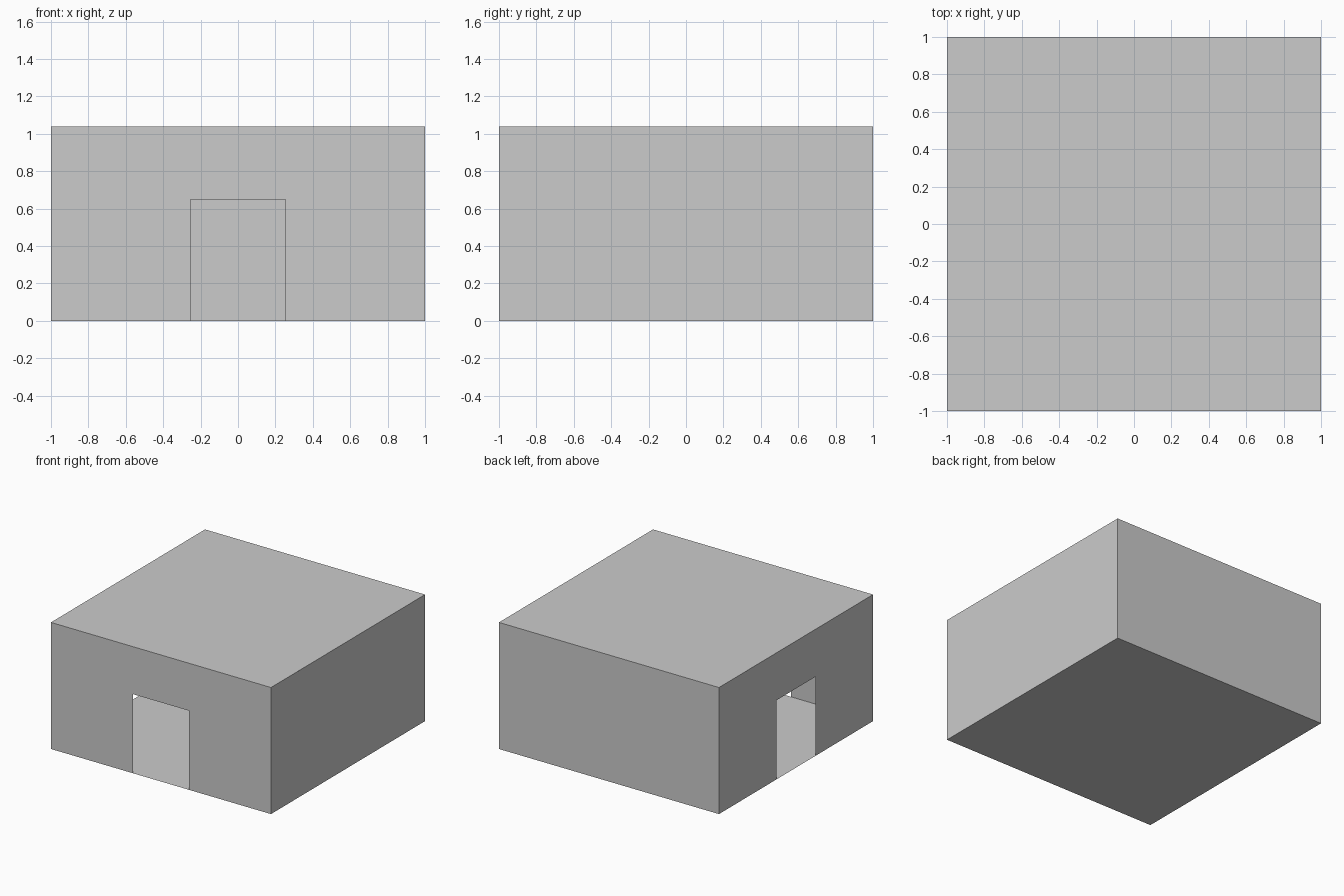
import bpy
import math
from mathutils import Matrix

if "Cube" in bpy.data.objects:
    bpy.data.objects.remove(bpy.data.objects["Cube"])

HALF = 1.0        # half the footprint
HEIGHT = 1.04     # wall height
DOOR_HALF = 0.253 # half the doorway width
DOOR_TOP = 0.65   # doorway height


def panel(name, outline, matrix):
    """Thin sheet panel from a 2D outline, placed by a matrix."""
    mesh = bpy.data.meshes.new(name)
    mesh.from_pydata([matrix @ p for p in outline], [], [list(range(len(outline)))])
    mesh.update()
    obj = bpy.data.objects.new(name, mesh)
    bpy.context.collection.objects.link(obj)
    return obj


from mathutils import Vector

# Wall outlines, drawn on the front plane
plain = [Vector(p) for p in [(-HALF, -HALF, 0), (HALF, -HALF, 0),
                             (HALF, -HALF, HEIGHT), (-HALF, -HALF, HEIGHT)]]
doorway = [Vector(p) for p in [(-HALF, -HALF, 0), (-DOOR_HALF, -HALF, 0),
                               (-DOOR_HALF, -HALF, DOOR_TOP), (DOOR_HALF, -HALF, DOOR_TOP),
                               (DOOR_HALF, -HALF, 0), (HALF, -HALF, 0),
                               (HALF, -HALF, HEIGHT), (-HALF, -HALF, HEIGHT)]]

# Four walls, turned around the centre: doorways at the front and left
walls = [("front_wall", doorway, 0), ("right_wall", plain, 90),
         ("back_wall", plain, 180), ("left_wall", doorway, 270)]
for name, outline, angle in walls:
    panel(name, outline, Matrix.Rotation(math.radians(angle), 4, 'Z'))

# Flat roof, and floor facing down
square = [Vector((x, y, 0)) for x, y in [(-HALF, -HALF), (HALF, -HALF), (HALF, HALF), (-HALF, HALF)]]
panel("roof", square, Matrix.Translation((0, 0, HEIGHT)))
panel("floor", square[::-1], Matrix.Identity(4))
